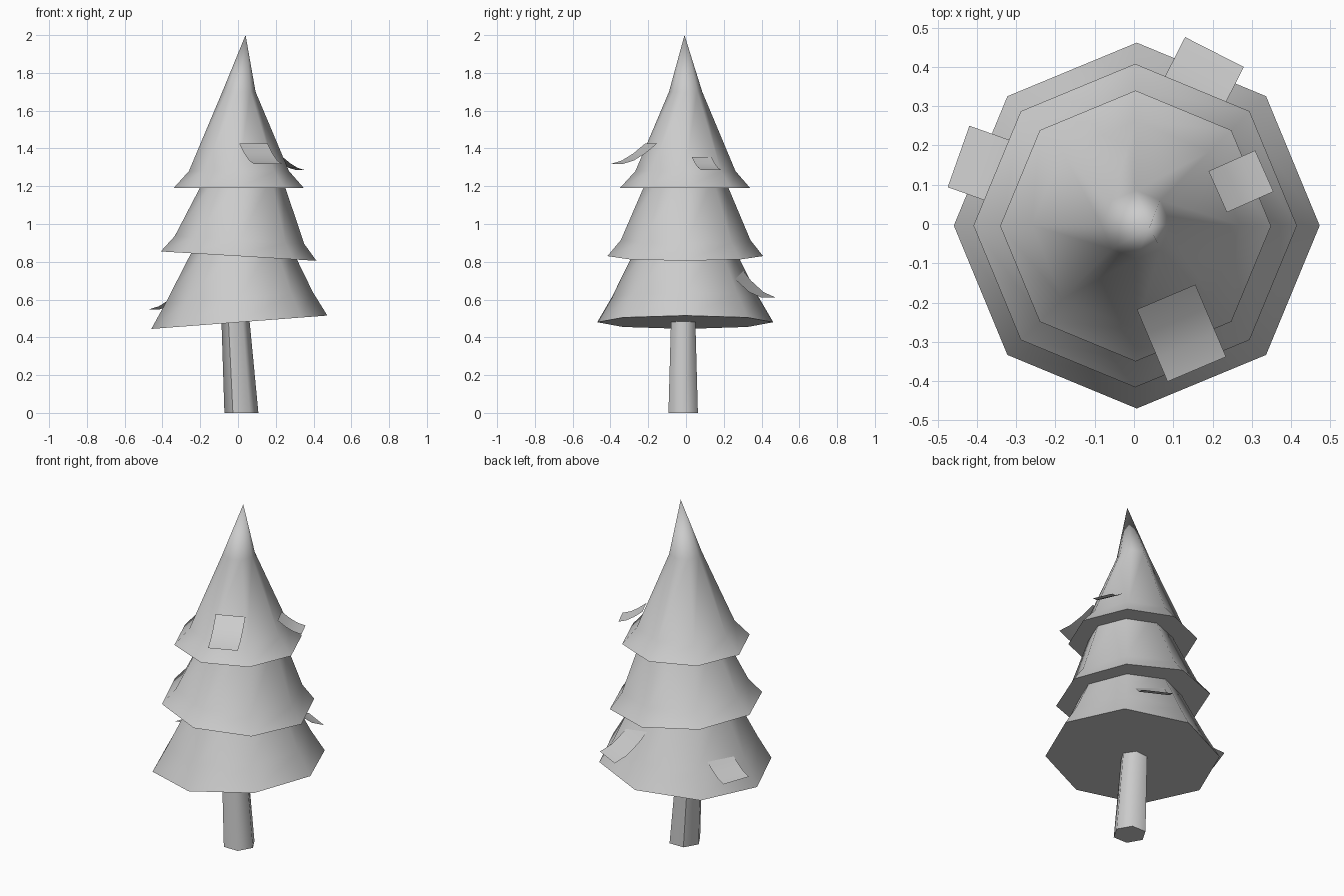
import bpy, bmesh, math
from mathutils import Vector

if "Cube" in bpy.data.objects:
    bpy.data.objects.remove(bpy.data.objects["Cube"])


def finish(name, bm, smooth=60):
    bmesh.ops.recalc_face_normals(bm, faces=bm.faces)
    me = bpy.data.meshes.new(name)
    bm.to_mesh(me)
    bm.free()
    ob = bpy.data.objects.new(name, me)
    bpy.context.collection.objects.link(ob)
    bpy.ops.object.select_all(action='DESELECT')
    ob.select_set(True)
    bpy.context.view_layer.objects.active = ob
    bpy.ops.object.shade_smooth_by_angle(angle=math.radians(smooth))


def loft(name, sides, rings, tip=None):
    """rings: (centre x, centre y, z, radius, slope of z along x)"""
    bm = bmesh.new()
    loops = []
    for cx, cy, z, r, slope in rings:
        loop = []
        for i in range(sides):
            a = math.tau * i / sides
            x = r * math.cos(a)
            loop.append(bm.verts.new((cx + x, cy + r * math.sin(a), z + slope * x)))
        loops.append(loop)
    for lo, hi in zip(loops, loops[1:]):
        for i in range(sides):
            j = (i + 1) % sides
            bm.faces.new((lo[i], lo[j], hi[j], hi[i]))
    bm.faces.new(loops[0])
    if tip:
        t = bm.verts.new(tip)
        for i in range(sides):
            bm.faces.new((loops[-1][i], loops[-1][(i + 1) % sides], t))
    else:
        bm.faces.new(loops[-1])
    finish(name, bm)


def branch(name, end, angle, width, length, z0, z1, steps=3):
    """Curved card drooping outward to its end edge."""
    bm = bmesh.new()
    a = math.radians(angle)
    out, side = Vector((math.cos(a), math.sin(a), 0)), Vector((-math.sin(a), math.cos(a), 0))
    rows = []
    for k in range(steps + 1):
        t = k / steps
        c = Vector((*end, z1 + (z0 - z1) * (1 - t) ** 1.6)) - out * length * (1 - t)
        rows.append([bm.verts.new(c + side * width * s) for s in (-0.5, 0.5)])
    for p, q in zip(rows, rows[1:]):
        bm.faces.new((p[0], q[0], q[1], p[1]))
    finish(name, bm)


# Leaning six-sided trunk
loft("trunk", 6, [(0.018, -0.015, 0, 0.09, 0), (-0.014, -0.015, 0.5, 0.074, 0)])

# Three stacked eight-sided foliage tiers
loft("lower_tier", 8, [(0.007, -0.004, 0.48, 0.466, 0.076), (0.006, -0.004, 0.61, 0.39, 0.076),
                       (0.015, -0.005, 0.90, 0.245, 0.076)])
loft("middle_tier", 8, [(0.003, -0.004, 0.83, 0.412, -0.06), (0.008, -0.002, 0.915, 0.343, -0.06),
                        (0.035, 0, 1.25, 0.20, -0.06)])
loft("upper_tier", 8, [(0.004, -0.005, 1.19, 0.345, 0), (0.005, -0.003, 1.28, 0.265, 0),
                       (0.005, -0.002, 1.70, 0.088, 0)], tip=(0.04, -0.008, 2.0))

# Loose drooping branch cards
branch("front_branch", (0.16, -0.37), -67, 0.162, 0.20, 1.425, 1.317)
branch("right_branch", (0.332, 0.135), 24, 0.115, 0.13, 1.355, 1.285)
branch("back_branch", (0.205, 0.438), 63, 0.168, 0.22, 0.78, 0.61)
branch("left_branch", (-0.447, 0.172), 160.5, 0.166, 0.18, 0.65, 0.547)
